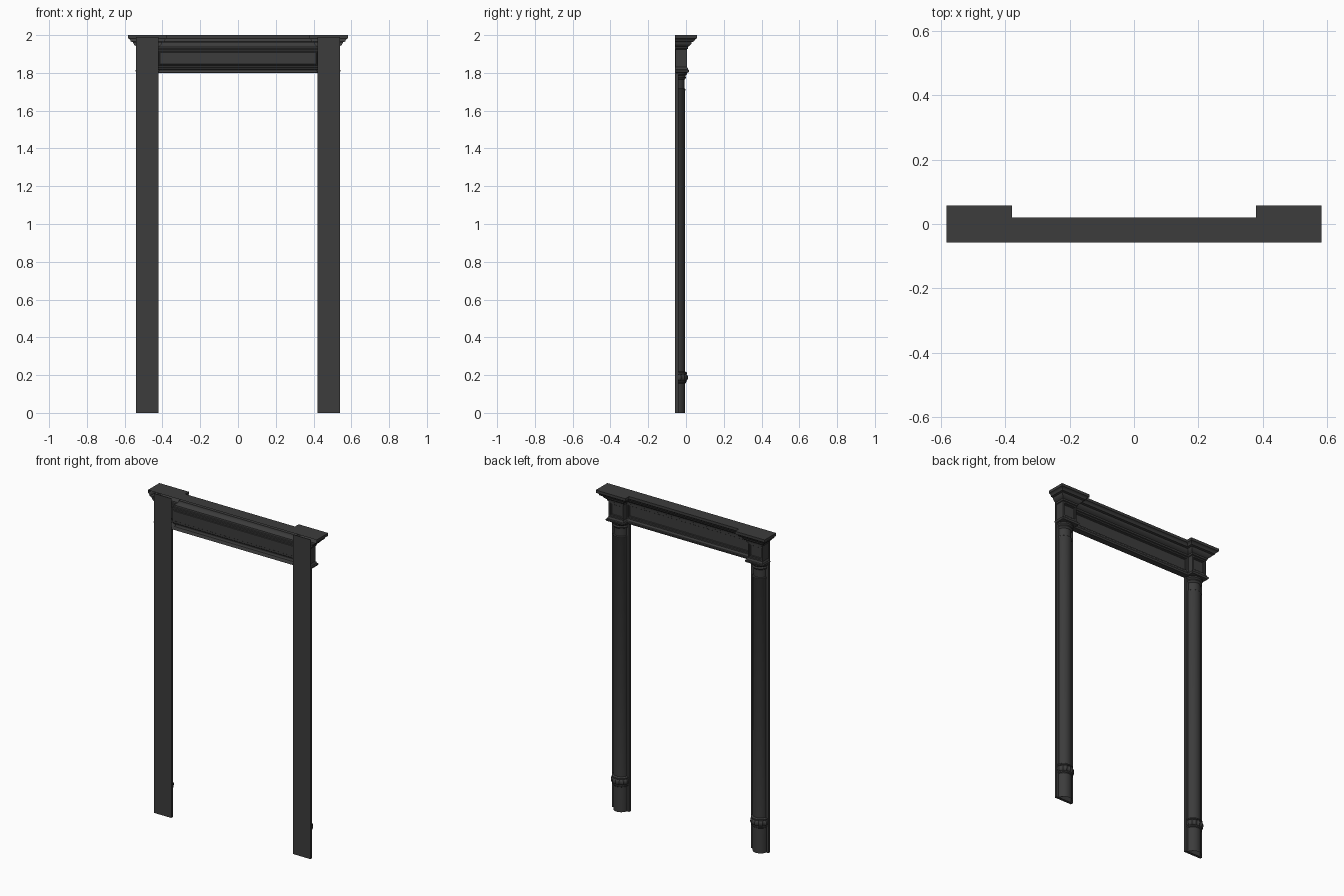
import bpy, bmesh
from math import sin, cos, pi
from mathutils import Vector

if "Cube" in bpy.data.objects:
    bpy.data.objects.remove(bpy.data.objects["Cube"])

BACK = -0.057
mat = bpy.data.materials.new("dark_paint")
mat.diffuse_color = (0.045, 0.045, 0.045, 1)
mat.use_nodes = True
mat.node_tree.nodes["Principled BSDF"].inputs["Base Color"].default_value = mat.diffuse_color


def finish(name, bm, smooth=True):
    bmesh.ops.recalc_face_normals(bm, faces=bm.faces)
    me = bpy.data.meshes.new(name)
    bm.to_mesh(me)
    bm.free()
    ob = bpy.data.objects.new(name, me)
    bpy.context.collection.objects.link(ob)
    me.materials.append(mat)
    if smooth:
        bpy.ops.object.select_all(action='DESELECT')
        ob.select_set(True)
        bpy.context.view_layer.objects.active = ob
        bpy.ops.object.shade_smooth_by_angle(angle=0.6)
    return ob


def box(name, x0, x1, y0, y1, z0, z1):
    bm = bmesh.new()
    bmesh.ops.create_cube(bm, size=1)
    for v in bm.verts:
        v.co = Vector((x0 if v.co.x < 0 else x1, y0 if v.co.y < 0 else y1,
                       z0 if v.co.z < 0 else z1))
    return finish(name, bm, False)


def half_lathe(name, cx, profile, segs=24, lobes=0, depth=0.0):
    """Half revolve facing +y around a vertical axis near the wall."""
    bm = bmesh.new()
    rows = []
    for r, z in profile:
        row = []
        for i in range(segs + 1):
            a = pi * i / segs
            rr = r - depth * abs(sin(lobes * a)) if lobes else r
            row.append(bm.verts.new((cx + rr * cos(a), -0.05 + rr * sin(a), z)))
        rows.append(row)
    for a, b in zip(rows, rows[1:]):
        for i in range(segs):
            bm.faces.new((a[i], a[i + 1], b[i + 1], b[i]))
    return finish(name, bm)


# Entablature: moulding profile swept with mitred corners round both end blocks
plan = [(-0.53, BACK), (-0.53, 0.005), (-0.43, 0.005), (-0.43, -0.032)]
plan += [(-x, y) for x, y in reversed(plan)]
profile = [(0.0, 1.80), (0.008, 1.803), (0.012, 1.809), (0.012, 1.815), (0.006, 1.818),
           (0.004, 1.826), (0, 1.83), (0, 1.925), (0.005, 1.928), (0.006, 1.938),
           (0.012, 1.942), (0.020, 1.949), (0.025, 1.958), (0.025, 1.963), (0.038, 1.966),
           (0.040, 1.974), (0.046, 1.980), (0.052, 1.983), (0.052, 2.0)]


def offset_plan(d):
    pts = [Vector(p) for p in plan]
    normals = []
    for a, b in zip(pts, pts[1:]):
        t = (b - a).normalized()
        normals.append(Vector((-t.y, t.x)))
    out = [pts[0] + normals[0] * d]
    for i in range(1, len(pts) - 1):
        out.append(pts[i] + (normals[i - 1] + normals[i]) * d)
    out.append(pts[-1] + normals[-1] * d)
    return out


bm = bmesh.new()
rows = [[bm.verts.new((p.x, p.y, z)) for p in offset_plan(d)] for d, z in profile]
panels = []
for k, (a, b) in enumerate(zip(rows, rows[1:])):
    for i in range(len(plan) - 1):
        f = bm.faces.new((a[i + 1], a[i], b[i], b[i + 1]))
        if k == 6 and i in (1, 3, 5):
            panels.append(f)
bm.faces.new(rows[-1])
bm.faces.new(rows[0])
# Recessed panels on the frieze and the blocks; back stays open
bm.normal_update()
for f in panels:
    bmesh.ops.inset_individual(bm, faces=[f], thickness=0.012)
    bmesh.ops.inset_individual(bm, faces=[f], thickness=0.004, depth=-0.006)
    bmesh.ops.inset_individual(bm, faces=[f], thickness=0.005)
    bmesh.ops.inset_individual(bm, faces=[f], thickness=0.003, depth=-0.003)
finish("entablature", bm)

for side, s in (("left", -1), ("right", 1)):
    c = 0.48 * s
    # Flat backing board behind column and block
    box(side + "_backing_board", c - 0.06, c + 0.06, BACK, -0.041, 0, 1.80)
    box(side + "_block_back", c - 0.06, c + 0.06, BACK, BACK + 0.004, 1.80, 1.99)
    # Half-round shaft with a slimmer neck and round capital ring
    half_lathe(side + "_column_shaft", c, [
        (0.046, 0), (0.046, 0.165), (0.045, 0.21), (0.045, 1.705), (0.047, 1.708),
        (0.047, 1.714), (0.042, 1.718), (0.042, 1.765), (0.048, 1.77), (0.050, 1.775),
        (0.048, 1.78), (0.046, 1.784), (0.054, 1.792), (0.055, 1.80)])
    # Lobed band near the foot
    half_lathe(side + "_column_band", c, [
        (0.045, 0.155), (0.051, 0.160), (0.052, 0.167), (0.049, 0.170)])
    half_lathe(side + "_lobed_ring", c, [
        (0.048, 0.168), (0.056, 0.173), (0.060, 0.182), (0.060, 0.193), (0.056, 0.202),
        (0.050, 0.206)], segs=48, lobes=8, depth=0.004)
    half_lathe(side + "_band_top", c, [
        (0.049, 0.204), (0.054, 0.207), (0.054, 0.214), (0.045, 0.220)])
